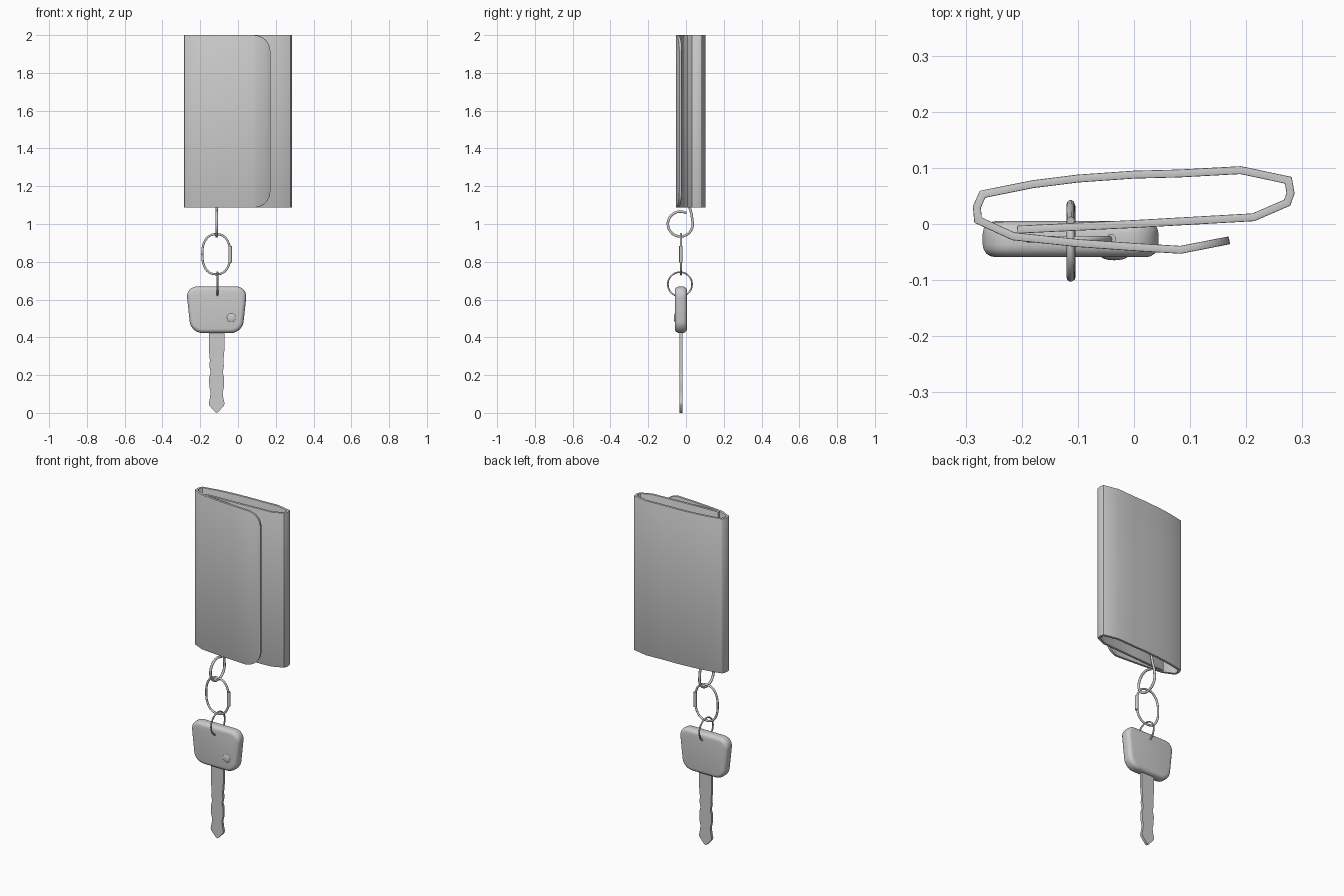
import bpy, bmesh, math
from mathutils import Vector

if "Cube" in bpy.data.objects:
    bpy.data.objects.remove(bpy.data.objects["Cube"])

CX, CY = -0.113, -0.027   # axis of the hanging key


def finish(obj, angle=40):
    bpy.ops.object.select_all(action='DESELECT')
    obj.select_set(True)
    bpy.context.view_layer.objects.active = obj
    bpy.ops.object.convert(target='MESH')
    bpy.ops.object.shade_smooth_by_angle(angle=math.radians(angle))
    return obj


def mesh_object(name, bm):
    bmesh.ops.recalc_face_normals(bm, faces=bm.faces)
    me = bpy.data.meshes.new(name)
    bm.to_mesh(me)
    bm.free()
    obj = bpy.data.objects.new(name, me)
    bpy.context.collection.objects.link(obj)
    return obj


def bevel(obj, width, segments):
    m = obj.modifiers.new("bevel", 'BEVEL')
    m.width, m.segments, m.limit_method = width, segments, 'ANGLE'
    m.angle_limit = math.radians(50)


def wire(name, points, radius, cyclic=True):
    cu = bpy.data.curves.new(name, 'CURVE')
    cu.dimensions = '3D'
    cu.bevel_depth, cu.bevel_resolution = radius, 3
    cu.use_fill_caps = True
    sp = cu.splines.new('POLY')
    sp.points.add(len(points) - 1)
    for p, co in zip(sp.points, points):
        p.co = (*co, 1)
    sp.use_cyclic_u = cyclic
    obj = bpy.data.objects.new(name, cu)
    bpy.context.collection.objects.link(obj)
    return finish(obj)


def plate(name, outline, y, thickness, corner=0):
    # flat xz outline, optional rounded corners, extruded along y
    bm = bmesh.new()
    f = bm.faces.new([bm.verts.new((x, y - thickness / 2, z)) for x, z in outline])
    if corner:
        bmesh.ops.bevel(bm, geom=bm.verts[:], offset=corner, segments=8,
                        profile=0.5, affect='VERTICES')
    ext = bmesh.ops.extrude_face_region(bm, geom=bm.faces[:])
    bmesh.ops.translate(bm, vec=(0, thickness, 0),
                        verts=[v for v in ext['geom'] if isinstance(v, bmesh.types.BMVert)])
    return mesh_object(name, bm)


# folded leather case: one strip wrapped round, with a rounded overlapping flap
path = [(-0.208, -0.010), (0, 0.000), (0.213, 0.012), (0.273, 0.038), (0.279, 0.055),
        (0.275, 0.078), (0.19, 0.096), (0.08, 0.090), (0, 0.088), (-0.1, 0.081),
        (-0.18, 0.071), (-0.27, 0.053), (-0.280, 0.030), (-0.278, 0.007),
        (-0.215, -0.022), (-0.1, -0.034), (0.0, -0.041), (0.083, -0.046)]
R, LOW, HIGH = 0.085, 1.087, 2.0
cols = [(x, y, 0) for x, y in path]
for i in range(1, 9):
    a = math.pi / 2 * i / 8
    s = math.sin(a)
    cols.append((0.083 + 0.087 * s, -0.046 + 0.017 * s, R * (1 - math.cos(a))))
bm = bmesh.new()
pairs = [(bm.verts.new((x, y, LOW + d)), bm.verts.new((x, y, HIGH - d))) for x, y, d in cols]
for (a, b), (c, d) in zip(pairs, pairs[1:]):
    bm.faces.new((a, c, d, b))
case = mesh_object("leather_case", bm)
sol = case.modifiers.new("thickness", 'SOLIDIFY')
sol.thickness, sol.offset, sol.use_even_offset = 0.014, 0, True
bevel(case, 0.004, 2)
finish(case)

# hook hanging from the case: long strand, then an almost closed loop
hook = [(CX, 0.006, 1.15), (CX, 0.016, 1.10), (CX, 0.030, 1.05)]
for i in range(29):
    a = math.radians(15 - 315 * i / 28)
    hook.append((CX, -0.030 + 0.066 * math.cos(a), 1.0 + 0.066 * math.sin(a)))
wire("case_hook", hook, 0.007, cyclic=False)

# oval link with its threaded sleeve
oval = []
for i in range(48):
    a = math.tau * i / 48
    c, s = math.cos(a), math.sin(a)
    oval.append((-0.115 + 0.074 * math.copysign(abs(c) ** 0.85, c), CY,
                 0.84 + 0.106 * math.copysign(abs(s) ** 0.85, s)))
wire("oval_link", oval, 0.006)
bpy.ops.mesh.primitive_cylinder_add(vertices=16, radius=0.009, depth=0.085,
                                    location=(-0.041, CY, 0.84))
sleeve = bpy.context.object
sleeve.name = "link_sleeve"
finish(sleeve)

# thin split ring through the key head
wire("key_ring", [(-0.109, -0.032 + 0.064 * math.cos(math.tau * i / 40),
                   0.681 + 0.064 * math.sin(math.tau * i / 40)) for i in range(40)], 0.0045)

# key head, button and blade
head = plate("key_head", [(-0.276, 0.669), (-0.249, 0.423), (0.023, 0.423), (0.050, 0.669)],
             CY, 0.064, corner=0.06)
bevel(head, 0.022, 4)
finish(head)

bpy.ops.mesh.primitive_uv_sphere_add(segments=20, ring_count=10, radius=0.024,
                                     location=(-0.035, -0.057, 0.503))
button = bpy.context.object
button.name = "key_button"
button.scale.y = 0.32
finish(button)

half = [(0.041, 0.44), (0.041, 0.335), (0.036, 0.28), (0.038, 0.245), (0.032, 0.215),
        (0.040, 0.185), (0.039, 0.14), (0.032, 0.11), (0.035, 0.08), (0.042, 0.05),
        (0.038, 0.038), (0.008, 0.004), (0.0, 0.0)]
outline = [(CX + x, z) for x, z in half] + [(CX - x, z) for x, z in half[-2::-1]]
blade = plate("key_blade", outline, CY, 0.015)
finish(blade, 30)
